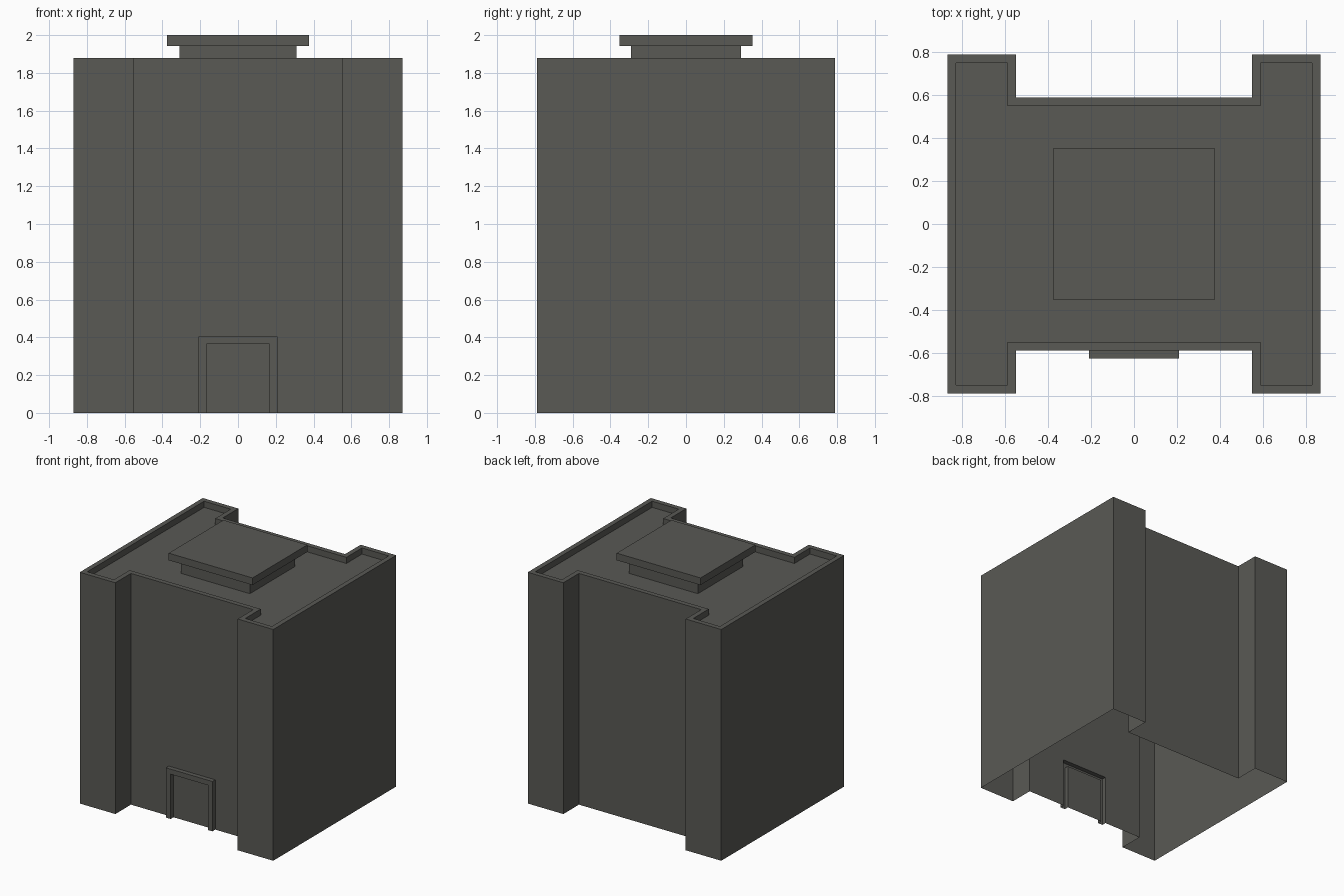
import bpy
import bmesh

if "Cube" in bpy.data.objects:
    bpy.data.objects.remove(bpy.data.objects["Cube"])

# Overall measurements
W, D = 0.87, 0.79            # half width and half depth of the wings
NX, NY = 0.55, 0.59          # notch edge and centre wall
TOP, ROOF, RIM = 1.88, 1.83, 0.04
DOOR_OUT, DOOR_IN = (0.209, 0.405), (0.167, 0.364)
DOOR_Y = -0.627

stone = bpy.data.materials.new("dark grey stone")
stone.diffuse_color = (0.1, 0.1, 0.09, 1)
stone.use_nodes = True
stone.node_tree.nodes["Principled BSDF"].inputs["Base Color"].default_value = stone.diffuse_color


def make(name, faces):
    """Build one object from faces given as lists of points."""
    bm = bmesh.new()
    for pts in faces:
        bm.faces.new([bm.verts.new(p) for p in pts])
    bmesh.ops.remove_doubles(bm, verts=bm.verts, dist=1e-5)
    mesh = bpy.data.meshes.new(name)
    bm.to_mesh(mesh)
    bm.free()
    mesh.materials.append(stone)
    obj = bpy.data.objects.new(name, mesh)
    bpy.context.collection.objects.link(obj)
    return obj


def bridge(a, b, closed=True):
    """Quads between two matching point lists."""
    n = len(a)
    return [[a[i], a[(i + 1) % n], b[(i + 1) % n], b[i]]
            for i in range(n if closed else n - 1)]


def at_z(pts, z):
    return [(x, y, z) for x, y in pts]


def outline(w, d, nx, ny):
    """Counter-clockwise H-shaped plan, starting with the front notch."""
    front = [(-nx, -ny), (nx, -ny), (nx, -d), (w, -d)]
    back = [(w, d), (nx, d), (nx, ny), (-nx, ny), (-nx, d), (-w, d)]
    return front + back + [(-w, -d), (-nx, -d)]


def rect(x, y):
    return [(-x, -y), (x, -y), (x, y), (-x, y)]


def arch(size, y):
    """Three-sided door outline standing on the ground."""
    x, z = size
    return [(-x, y, 0), (-x, y, z), (x, y, z), (x, y, 0)]


# Outer walls, open underneath; the front centre wall has a doorway gap
outer = outline(W, D, NX, NY)
inner = outline(W - RIM, D - RIM, NX + RIM, NY - RIM)
walls = bridge(at_z(outer, 0), at_z(outer, TOP))[1:]
walls.append([(-NX, -NY, 0)] + arch(DOOR_OUT, -NY)
             + [(NX, -NY, 0), (NX, -NY, TOP), (-NX, -NY, TOP)])
make("outer_walls", walls)

# Parapet rim and sunken roof
make("parapet", bridge(at_z(outer, TOP), at_z(inner, TOP))
     + bridge(at_z(inner, TOP), at_z(inner, ROOF)))
make("roof", [at_z(inner, ROOF)])

# Raised door frame and the door panel set back inside it
wall_edge, frame_edge = arch(DOOR_OUT, -NY), arch(DOOR_OUT, DOOR_Y)
inner_edge, panel = arch(DOOR_IN, DOOR_Y), arch(DOOR_IN, -NY)
make("door_frame", bridge(wall_edge, frame_edge, False)
     + bridge(frame_edge, inner_edge, False)
     + bridge(inner_edge, panel, False))
make("door", [panel[::-1]])

# Rooftop housing with overhanging cap
stem, cap = rect(0.31, 0.29), rect(0.377, 0.352)
make("roof_housing", bridge(at_z(stem, ROOF), at_z(stem, 1.942)))
make("roof_cap", bridge(at_z(cap, 1.942), at_z(cap, 2.0))
     + [at_z(cap, 2.0), at_z(cap, 1.942)[::-1]])
